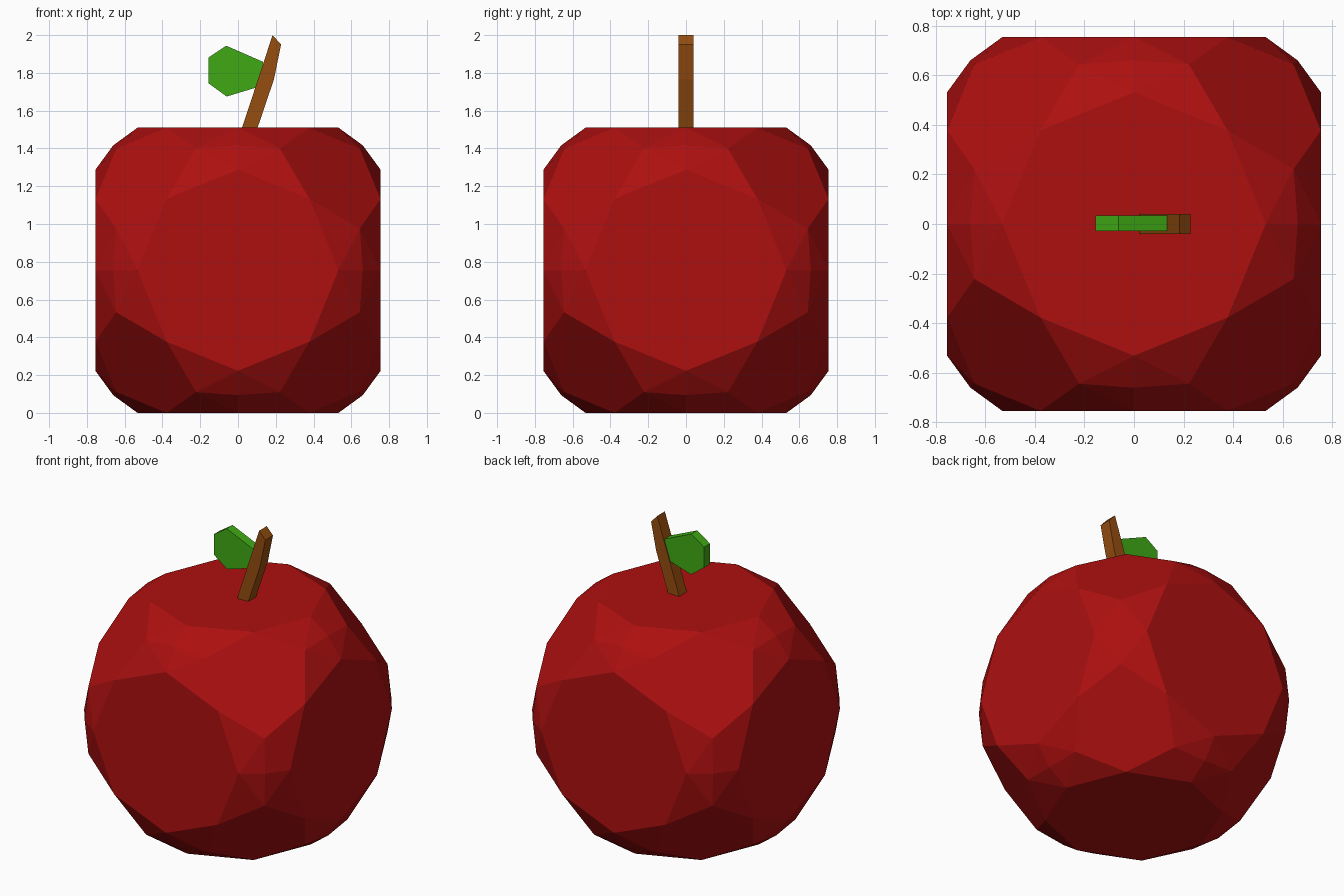
import bpy, bmesh
from itertools import permutations, product
from mathutils import Vector

if "Cube" in bpy.data.objects:
    bpy.data.objects.remove(bpy.data.objects["Cube"])


def material(name, rgb):
    m = bpy.data.materials.new(name)
    m.diffuse_color = (*rgb, 1)
    m.use_nodes = True
    m.node_tree.nodes["Principled BSDF"].inputs["Base Color"].default_value = m.diffuse_color
    return m


def finish(name, bm, mat):
    bmesh.ops.recalc_face_normals(bm, faces=bm.faces[:])
    me = bpy.data.meshes.new(name)
    bm.to_mesh(me)
    bm.free()
    me.materials.append(mat)
    ob = bpy.data.objects.new(name, me)
    bpy.context.collection.objects.link(ob)
    return ob


def slab(name, profile, y0, y1, mat):
    """Extrude an x-z profile along y."""
    bm = bmesh.new()
    face = bm.faces.new([bm.verts.new((x, y0, z)) for x, z in profile])
    ext = bmesh.ops.extrude_face_region(bm, geom=[face])
    verts = [v for v in ext["geom"] if isinstance(v, bmesh.types.BMVert)]
    bmesh.ops.translate(bm, verts=verts, vec=(0, y1 - y0, 0))
    return finish(name, bm, mat)


red = material("apple red", (0.42, 0.005, 0.005))
brown = material("stem brown", (0.30, 0.075, 0.005))
green = material("leaf green", (0.05, 0.40, 0.007))

# Apple body: faceted rounded cube, hull of four symmetric point families
R = 0.755
points = set()
for base in [(0, 0.532, R), (0.378, 0.378, R), (0.222, 0.645, 0.645), (0, 0.661, 0.661)]:
    for p in permutations(base):
        for s in product((-1, 1), repeat=3):
            points.add(tuple(round(a * b, 4) + 0.0 for a, b in zip(p, s)))
bm = bmesh.new()
for p in sorted(points):
    bm.verts.new(Vector(p) + Vector((0, 0, R)))
bmesh.ops.convex_hull(bm, input=bm.verts[:])
bmesh.ops.dissolve_limit(bm, angle_limit=0.03, verts=bm.verts[:], edges=bm.edges[:])
finish("apple_body", bm, red)

# Stem: square section, leaning right with a slight bend
slab("stem", [(0.02, 1.505), (0.102, 1.505), (0.19, 1.765), (0.228, 1.95), (0.183, 2.0)],
     -0.04, 0.04, brown)

# Leaf: thick hexagon joined to the stem
slab("leaf", [(-0.156, 1.745), (-0.06, 1.675), (0.105, 1.725), (0.134, 1.858),
              (-0.063, 1.944), (-0.156, 1.882)], -0.028, 0.034, green)
